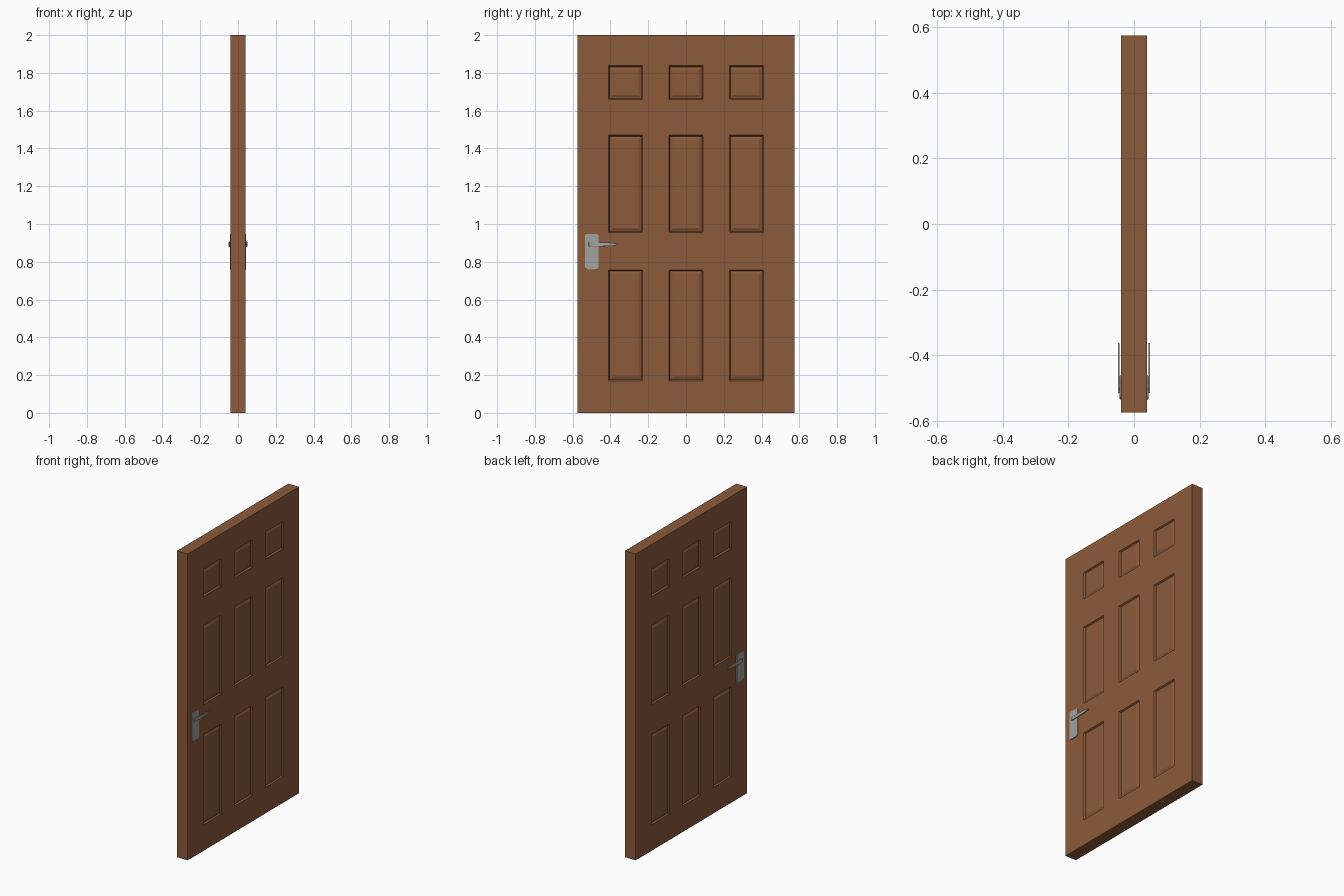
import bpy, bmesh, math

if "Cube" in bpy.data.objects:
    bpy.data.objects.remove(bpy.data.objects["Cube"])

HALF_T, HALF_W, HEIGHT = 0.039, 0.575, 2.0


def material(name, rgb):
    m = bpy.data.materials.new(name)
    m.diffuse_color = (*rgb, 1)
    m.use_nodes = True
    m.node_tree.nodes["Principled BSDF"].inputs["Base Color"].default_value = m.diffuse_color
    return m


wood = material("brown wood", (0.262, 0.103, 0.043))
metal = material("brushed metal", (0.36, 0.36, 0.35))


def finish(bm, name, mat):
    mesh = bpy.data.meshes.new(name)
    bm.to_mesh(mesh)
    bm.free()
    mesh.materials.append(mat)
    ob = bpy.data.objects.new(name, mesh)
    bpy.context.collection.objects.link(ob)
    return ob


# Door slab: a grid of cut lines on both faces, panels inset into each
ys = [-HALF_W, -0.41, -0.23, -0.09, 0.09, 0.23, 0.41, HALF_W]
zs = [0, 0.17, 0.757, 0.955, 1.47, 1.66, 1.838, HEIGHT]
bm = bmesh.new()
bmesh.ops.create_cube(bm, size=1)
for v in bm.verts:
    v.co = (v.co.x * 2 * HALF_T, v.co.y * 2 * HALF_W, (v.co.z + 0.5) * HEIGHT)
for axis, cuts in ((1, ys), (2, zs)):
    for c in cuts[1:-1]:
        co, no = [0, 0, 0], [0, 0, 0]
        co[axis], no[axis] = c, 1
        bmesh.ops.bisect_plane(bm, geom=bm.verts[:] + bm.edges[:] + bm.faces[:],
                               plane_co=co, plane_no=no)


def is_panel(f):
    c = f.calc_center_median()
    return (abs(f.normal.x) > 0.9
            and any(ys[i] < c.y < ys[i + 1] for i in (1, 3, 5))
            and any(zs[i] < c.z < zs[i + 1] for i in (1, 3, 5)))


bm.normal_update()
panels = [f for f in bm.faces if is_panel(f)]
# Sunk moulding, groove floor, then raised field
for thick, depth in ((0.008, -0.009), (0.004, 0.0), (0.02, 0.006)):
    bmesh.ops.inset_individual(bm, faces=panels, thickness=thick, depth=depth)
    bm.normal_update()
finish(bm, "door_slab", wood)


def extrude_profile(name, pts, x0, x1, bevel):
    """Extrude a (y, z) outline along x, soften it and mirror to the other face."""
    b = bmesh.new()
    face = b.faces.new([b.verts.new((x0, y, z)) for y, z in pts])
    ext = bmesh.ops.extrude_face_region(b, geom=[face])
    for v in ext["geom"]:
        if isinstance(v, bmesh.types.BMVert):
            v.co.x = x1
    bmesh.ops.recalc_face_normals(b, faces=b.faces)
    ob = finish(b, name, metal)
    bv = ob.modifiers.new("soften", "BEVEL")
    bv.width, bv.segments = bevel, 2
    ob.modifiers.new("other side", "MIRROR").use_axis = (True, False, False)
    return ob


def rounded_rect(y0, y1, z0, z1, r, n=5):
    pts = []
    for cy, cz, a in ((y1 - r, z1 - r, 0), (y0 + r, z1 - r, 90),
                      (y0 + r, z0 + r, 180), (y1 - r, z0 + r, 270)):
        for i in range(n):
            t = math.radians(a + 90 * i / (n - 1))
            pts.append((cy + r * math.cos(t), cz + r * math.sin(t)))
    return pts


# Handle back plate
extrude_profile("handle_plate", rounded_rect(-0.535, -0.462, 0.76, 0.948, 0.012),
                HALF_T - 0.004, 0.0435, 0.001)

# Lever, tapering towards its tip
lever = [(-0.515, 0.882), (-0.46, 0.881), (-0.39, 0.884), (-0.363, 0.889),
         (-0.363, 0.896), (-0.39, 0.900), (-0.46, 0.904), (-0.515, 0.905)]
extrude_profile("handle_lever", lever, 0.0435, 0.0495, 0.001)

# Lever neck joining lever to plate
neck = [(-0.497 + 0.015 * math.cos(math.tau * i / 16),
         0.893 + 0.015 * math.sin(math.tau * i / 16)) for i in range(16)]
extrude_profile("handle_neck", neck, 0.04, 0.0465, 0.0005)
